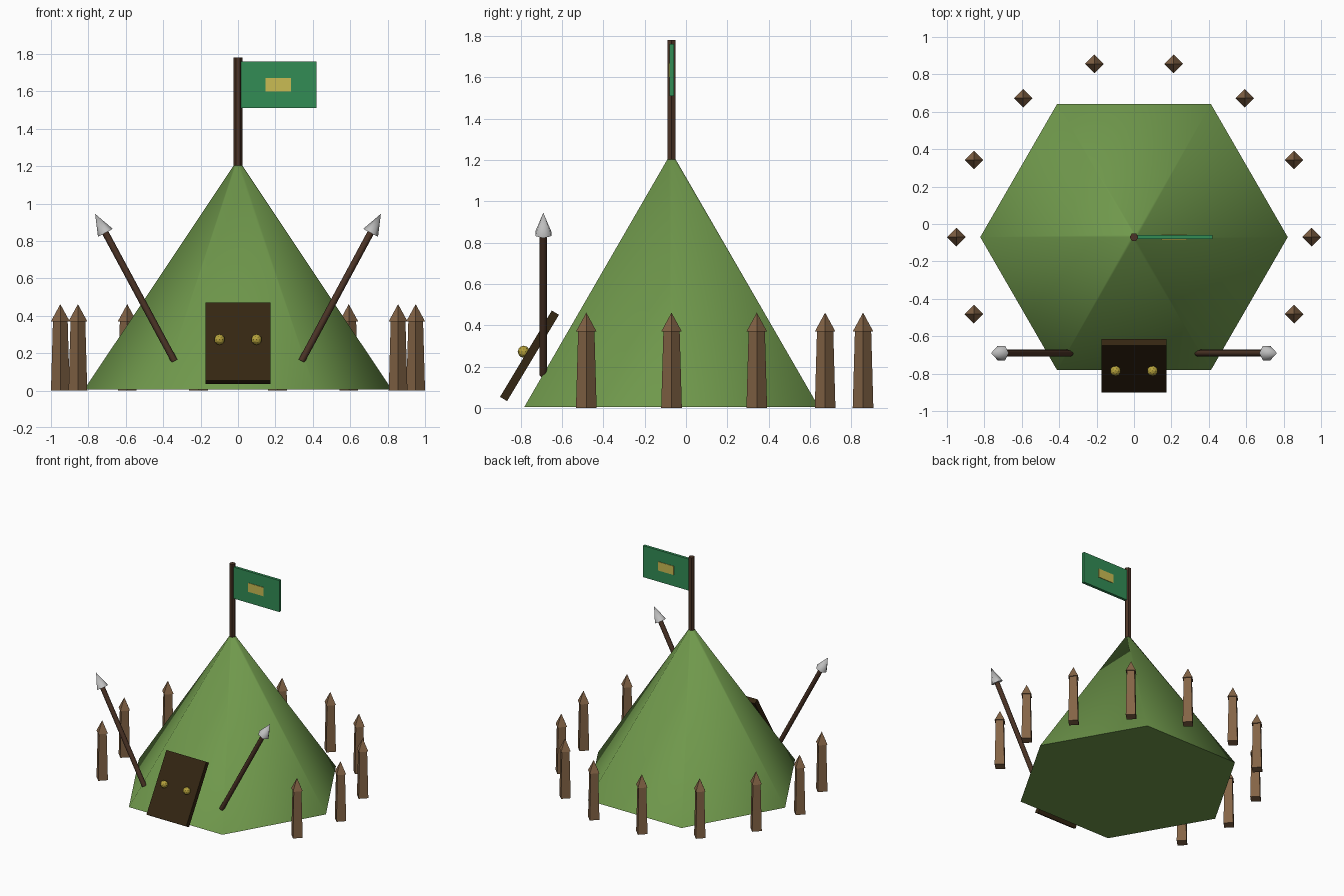
import bpy, math
from mathutils import Vector

if "Cube" in bpy.data.objects:
    bpy.data.objects.remove(bpy.data.objects["Cube"])

CY = -0.07  # tent axis


def material(name, rgb):
    lin = [((c / 255 + 0.055) / 1.055) ** 2.4 for c in rgb] + [1.0]
    m = bpy.data.materials.new(name)
    m.use_nodes = True
    m.diffuse_color = lin
    m.node_tree.nodes["Principled BSDF"].inputs["Base Color"].default_value = lin
    return m


canvas = material("canvas green", (112, 153, 76))
post_wood = material("post wood", (132, 100, 70))
pole_wood = material("dark pole wood", (76, 52, 38))
door_wood = material("door wood", (52, 38, 18))
flag_cloth = material("flag green", (50, 140, 85))
emblem_cloth = material("emblem yellow", (202, 188, 84))
brass = material("brass", (182, 162, 60))
steel = material("steel", (190, 190, 190))


def finish(name, mat, smooth=None):
    ob = bpy.context.object
    ob.name = name
    ob.data.materials.append(mat)
    if smooth:
        bpy.ops.object.shade_smooth_by_angle(angle=math.radians(smooth))
    return ob


def rod(name, start, end, r1, r2, sides, mat, smooth=None, turn=0.0):
    """Tapered prism running from start to end."""
    a, b = Vector(start), Vector(end)
    bpy.ops.mesh.primitive_cone_add(vertices=sides, radius1=r1, radius2=r2,
                                    depth=(b - a).length, location=(a + b) / 2)
    ob = bpy.context.object
    ob.rotation_euler = (b - a).to_track_quat('Z', 'Y').to_euler()
    if turn:
        ob.rotation_euler = (0, 0, turn)
    return finish(name, mat, smooth)


def box(name, centre, size, mat, tilt=0.0):
    bpy.ops.mesh.primitive_cube_add(size=1, location=centre, rotation=(tilt, 0, 0))
    bpy.context.object.scale = size
    return finish(name, mat)


# Hexagonal tent with a corner on each side
rod("tent", (0, CY, 0.006), (0, CY, 1.215), 0.822, 0.015, 6, canvas, 60, math.pi / 6)

# Flag pole, flag and its emblem on both faces
rod("flag_pole", (0, CY, 1.1), (0, CY, 1.78), 0.023, 0.023, 6, pole_wood, turn=math.pi / 6)
box("flag", (0.218, CY, 1.635), (0.404, 0.022, 0.25), flag_cloth)
for name, side in (("front", -1), ("back", 1)):
    box("emblem_" + name, (0.215, CY + side * 0.012, 1.635), (0.135, 0.006, 0.07), emblem_cloth)

# Leaning door with two knobs
box("door", (0, -0.757, 0.253), (0.35, 0.04, 0.487), door_wood, math.radians(-31))
for name, side in (("left", 1), ("right", -1)):
    bpy.ops.mesh.primitive_ico_sphere_add(subdivisions=2, radius=0.029,
                                          location=(side * 0.099, -0.785, 0.273))
    finish("knob_" + name, brass)

    # Spear leaning outward on this side
    foot, neck, point = [(side * x, -0.69, z) for x, z in
                         ((0.34, 0.158), (0.709, 0.843), (0.764, 0.945))]
    rod("spear_shaft_" + name, foot, neck, 0.018, 0.018, 8, pole_wood, 50)
    rod("spear_head_" + name, neck, point, 0.045, 0, 6, steel, 60)

# Ring of pointed stakes, open at the front
for k in range(-1, 9):
    a = k * math.tau / 14
    x, y = 0.95 * math.cos(a), CY + 0.95 * math.sin(a)
    rod(f"stake_{k + 2}", (x, y, 0), (x, y, 0.385), 0.05, 0.039, 4, post_wood)
    rod(f"stake_point_{k + 2}", (x, y, 0.37), (x, y, 0.462), 0.05, 0, 4, post_wood)
